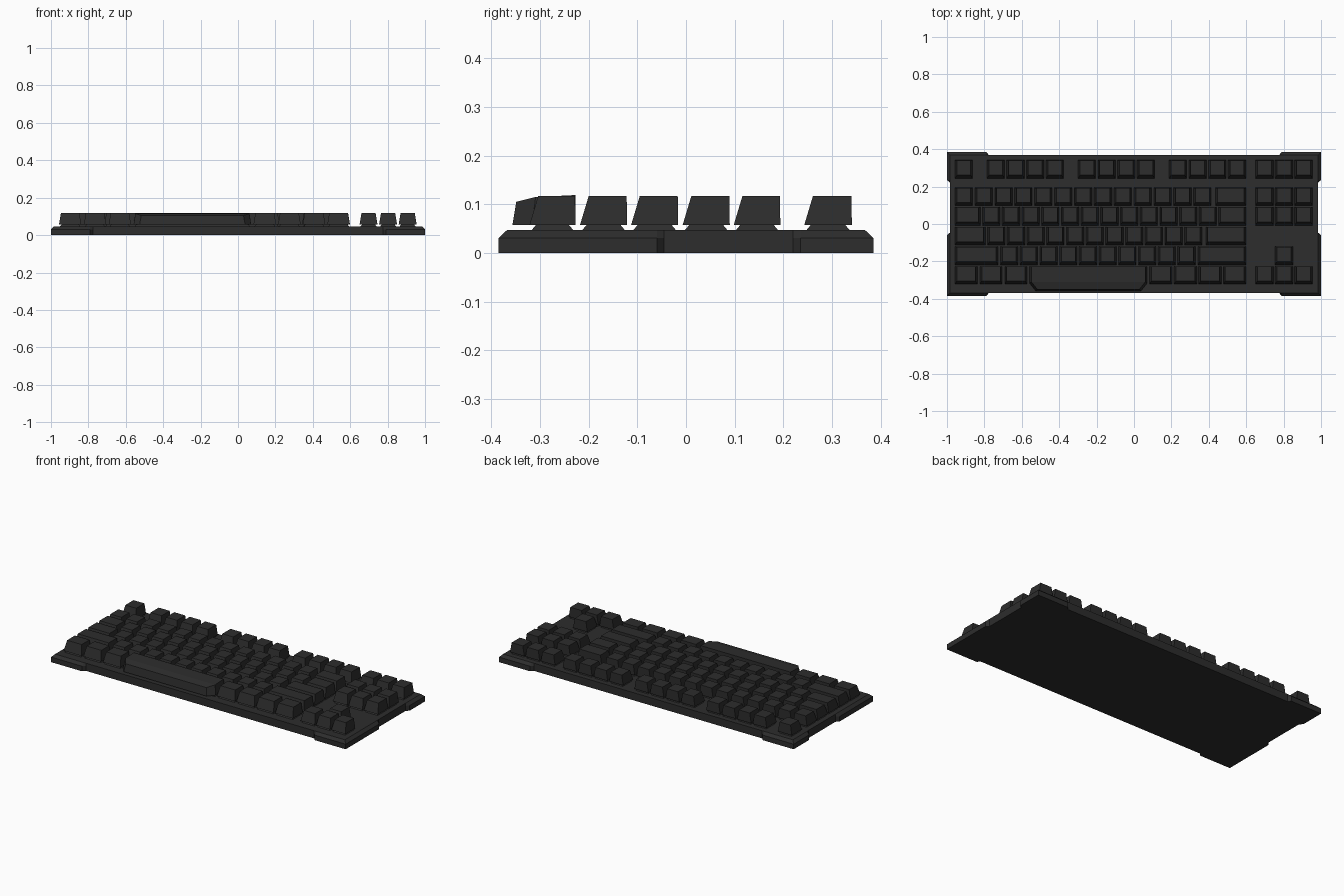
import bpy

if "Cube" in bpy.data.objects:
    bpy.data.objects.remove(bpy.data.objects["Cube"])

plastic = bpy.data.materials.new("charcoal plastic")
plastic.diffuse_color = (0.026, 0.026, 0.026, 1)
plastic.use_nodes = True
plastic.node_tree.nodes["Principled BSDF"].inputs["Base Color"].default_value = plastic.diffuse_color


def make_object(name, verts, faces):
    mesh = bpy.data.meshes.new(name)
    mesh.from_pydata(verts, [], faces)
    mesh.materials.append(plastic)
    ob = bpy.data.objects.new(name, mesh)
    bpy.context.collection.objects.link(ob)
    return ob


def loft(name, rings, top_faces=None):
    """Skin a stack of counter-clockwise rings; cap both ends."""
    n = len(rings[0])
    verts = [v for r in rings for v in r]
    faces = [tuple(reversed(range(n)))]
    for k in range(len(rings) - 1):
        for i in range(n):
            j = (i + 1) % n
            faces.append((k * n + i, k * n + j, (k + 1) * n + j, (k + 1) * n + i))
    last = (len(rings) - 1) * n
    for f in top_faces or [range(n)]:
        faces.append(tuple(last + i for i in f))
    return make_object(name, verts, faces)


def rect(x0, x1, y0, y1, z):
    return [(x0, y0, z), (x1, y0, z), (x1, y1, z), (x0, y1, z)]


# Case: flat slab with raised guards on the corners that slope up to the deck
EX, EY, IX, IY = 1.0, 0.385, 0.983, 0.368


def corner(sx, sy):
    a, b = (0.235, 0.22) if sy > 0 else (0.06, 0.045)
    pts = [(IX, b), (EX, a), (EX, EY), (0.79, EY), (0.775, IY)]
    pts = [(sx * x, sy * y) for x, y in pts]
    return pts if sx * sy > 0 else pts[::-1]


outline = corner(1, 1) + corner(-1, 1) + corner(-1, -1) + corner(1, -1)


def clamp(v, m):
    return max(-m, min(m, v))


loft("case", [[(x, y, 0) for x, y in outline],
              [(x, y, 0.031) for x, y in outline],
              [(clamp(x, IX), clamp(y, IY), 0.047) for x, y in outline]])


# Keys: sloping front, upright back, on a small tapered stem
def key(name, x0, x1, y0, y1):
    loft(name, [rect(x0, x1, y0, y1, 0.057),
                rect(x0 + 0.01, x1 - 0.01, y0 + 0.018, y1 - 0.001, 0.117)])
    stem(name, x0, x1, y0, y1)


def stem(name, x0, x1, y0, y1):
    loft(name + "_stem", [rect(x0 + 0.005, x1 - 0.005, y0 + 0.004, y1 - 0.004, 0.046),
                          rect(x0 + 0.014, x1 - 0.014, y0 + 0.014, y1 - 0.014, 0.058)])


W, P = 0.094, 0.1053            # single key width and pitch
L, R = -0.957, 0.599            # main block limits


def run(start, count, pitch=P, width=W):
    return [(start + i * pitch, start + i * pitch + width) for i in range(count)]


cluster = run(0.65, 3, 0.1045, 0.096)
rows = {
    "function": (0.243, 0.341, run(L, 1) + run(-0.786, 4) + run(-0.299, 4)
                 + run(0.188, 4) + cluster),
    "number": (0.098, 0.194, run(L, 13, 0.1063) + [(0.436, R)] + cluster),
    "upper": (-0.007, 0.090, [(L, -0.822)] + run(-0.810, 12) + [(0.452, R)] + cluster),
    "home": (-0.113, -0.016, [(L, -0.795)] + run(-0.783, 11) + [(0.384, R)]),
    "lower": (-0.218, -0.121, [(L, -0.727)] + run(-0.714, 10) + [(0.342, R)]
              + cluster[1:2]),
    "bottom": (-0.322, -0.227, run(L, 3, 0.133, 0.119) + run(0.083, 4, 0.1315, 0.121)
               + cluster),
}
for row, (y0, y1, spans) in rows.items():
    for i, (x0, x1) in enumerate(spans):
        key(f"{row}_key_{i + 1}", x0, x1, y0, y1)

# Space bar: deeper, with clipped front corners and a drooping front lip
X0, X1 = -0.558, 0.07


def bar_ring(d, f, zs):
    pts = [(X0 + 0.032 + d, -0.357 + f, zs[0]), (X1 - 0.032 - d, -0.357 + f, zs[0]),
           (X1 - d, -0.317 + f, zs[1]), (X1 - d, -0.227, zs[2]),
           (X0 + d, -0.227, zs[2]), (X0 + d, -0.317 + f, zs[1])]
    return pts


loft("space_bar", [bar_ring(0, 0, (0.057, 0.057, 0.057)),
                   bar_ring(0.009, 0.008, (0.105, 0.115, 0.119))],
     [(0, 1, 2, 5), (5, 2, 3, 4)])
stem("space_bar", X0, X1, -0.322, -0.227)
